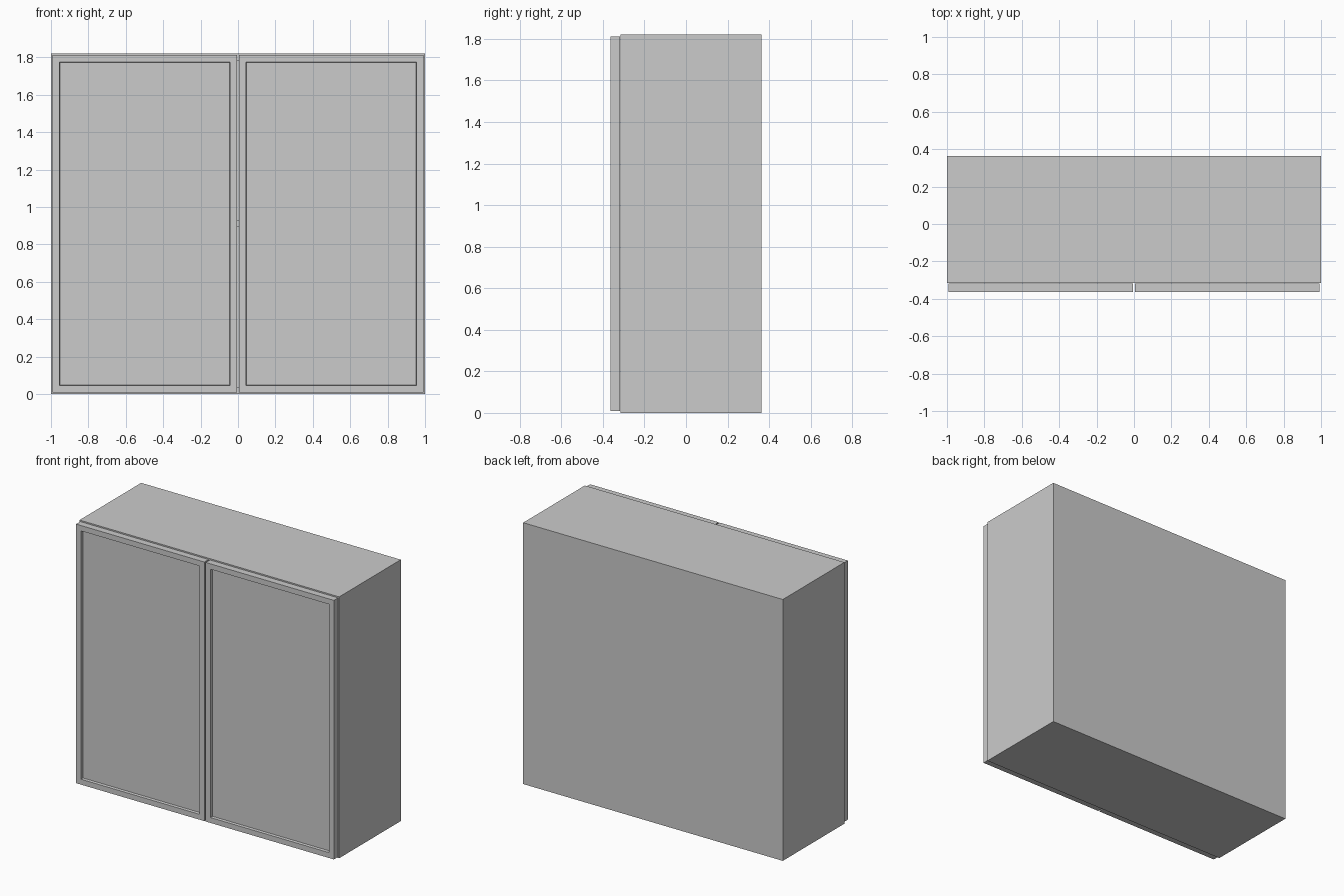
import bpy, bmesh

if "Cube" in bpy.data.objects:
    bpy.data.objects.remove(bpy.data.objects["Cube"])

W, H = 1.0, 1.82          # half width, height
FRONT, BACK = -0.315, 0.363
DOOR_FRONT = -0.363
T = 0.036                 # board thickness


def board(name, x0, x1, y0, y1, z0, z1, recess=None):
    """Box between two corners; recess = (border, depth) sinks a panel in the front."""
    bm = bmesh.new()
    bmesh.ops.create_cube(bm, size=1)
    for v in bm.verts:
        v.co.x = x1 if v.co.x > 0 else x0
        v.co.y = y1 if v.co.y > 0 else y0
        v.co.z = z1 if v.co.z > 0 else z0
    bm.normal_update()
    if recess:
        border, depth = recess
        front = min(bm.faces, key=lambda f: f.calc_center_median().y)
        bmesh.ops.inset_region(bm, faces=[front], thickness=border)
        bmesh.ops.inset_region(bm, faces=[front], thickness=0.004)
        for v in front.verts:
            v.co.y += depth
    bmesh.ops.recalc_face_normals(bm, faces=bm.faces)
    mesh = bpy.data.meshes.new(name)
    bm.to_mesh(mesh)
    bm.free()
    obj = bpy.data.objects.new(name, mesh)
    bpy.context.collection.objects.link(obj)
    return obj


# carcass sides and recessed-panel doors, mirrored left and right
for side, s in (("left", -1), ("right", 1)):
    a, b = sorted((s * W, s * (W - T)))
    board(side + "_side_panel", a, b, FRONT, BACK, 0, H)
    a, b = sorted((s * 0.005, s * (W - 0.007)))
    board(side + "_door", a, b, DOOR_FRONT, FRONT - 0.002, 0.008, H - 0.008,
          recess=(0.053, 0.018))

# top, bottom, shelf and back fitted between the sides
inner = W - T
board("top_panel", -inner, inner, FRONT, BACK - 0.025, H - T, H)
board("bottom_panel", -inner, inner, FRONT, BACK - 0.025, 0, T)
board("shelf", -inner, inner, FRONT + 0.015, BACK - 0.025, 0.893, 0.893 + T)
board("back_panel", -inner, inner, BACK - 0.025, BACK, 0, H)
